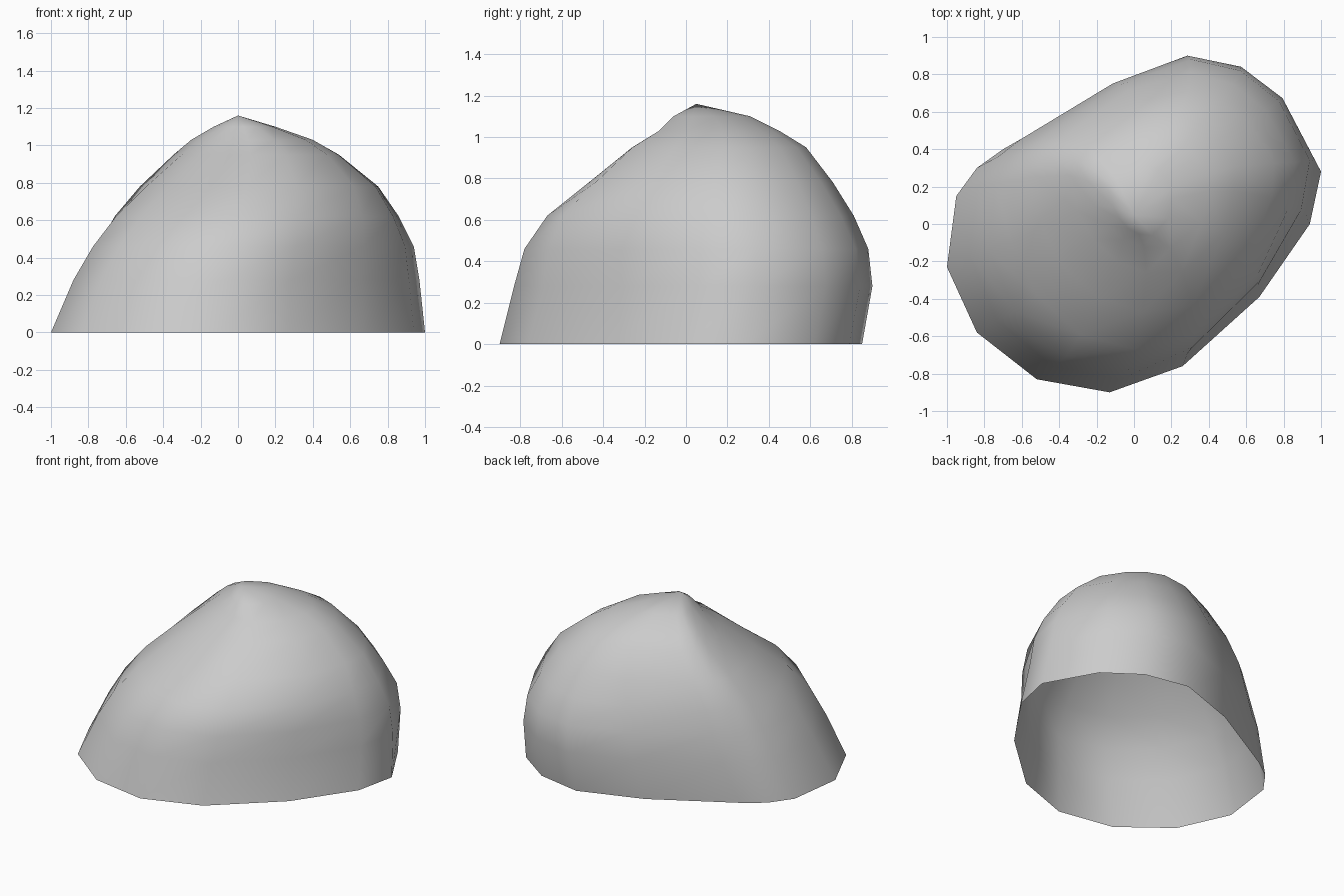
import bpy
import bmesh

cube = bpy.data.objects.get("Cube")
if cube:
    bpy.data.objects.remove(cube, do_unlink=True)

# Plain stone colour
stone = bpy.data.materials.new("stone_grey")
stone.use_nodes = True
colour = (0.6, 0.6, 0.6, 1)
stone.diffuse_color = colour
stone.node_tree.nodes["Principled BSDF"].inputs["Base Color"].default_value = colour

# Ground outline of the boulder, counter-clockwise
outline = [(-1, -.23), (-.84, -.58), (-.52, -.83), (-.13, -.9), (.26, -.76),
           (.67, -.39), (.94, 0), (1, .28), (.81, .62), (.57, .79),
           (.26, .85), (-.17, .7), (-.7, .4), (-.84, .3), (-.95, .15)]

# Height, then the x and y extents of each ring
rings = [(0, -1, 1, -.9, .85), (.28, -.88, .97, -.83, .9),
         (.46, -.775, .94, -.78, .88), (.62, -.66, .86, -.67, .81),
         (.78, -.525, .75, -.47, .71), (.95, -.345, .54, -.26, .58),
         (1.03, -.25, .4, -.13, .45), (1.1, -.13, .2, -.06, .31)]
apex = (0, .05, 1.16)


def round_off(x, y, amount):
    """Widen the short diagonal and trim the long one, towards a circle."""
    weight = amount if x * y < 0 else amount / 4
    factor = 1 - weight * x * y
    return x * factor, y * factor


def fit(values, low, high):
    """Remap values so that they span low to high."""
    a, b = min(values), max(values)
    return [low + (v - a) / (b - a) * (high - low) for v in values]


# Loft the shell upwards from its open underside
bm = bmesh.new()
loops = []
for z, xa, xb, ya, yb in rings:
    amount = 1.4 * max(0, z - .4)
    xs, ys = zip(*[round_off(x, y, amount) for x, y in outline])
    loops.append([bm.verts.new((x, y, z))
                  for x, y in zip(fit(xs, xa, xb), fit(ys, ya, yb))])
count = len(outline)
for low, high in zip(loops, loops[1:]):
    for i in range(count):
        j = (i + 1) % count
        bm.faces.new((low[i], low[j], high[j], high[i]))
tip = bm.verts.new(apex)
for i in range(count):
    bm.faces.new((loops[-1][i], loops[-1][(i + 1) % count], tip))
for face in bm.faces:
    face.smooth = True

mesh = bpy.data.meshes.new("boulder")
bm.to_mesh(mesh)
bm.free()
mesh.materials.append(stone)
boulder = bpy.data.objects.new("boulder", mesh)
bpy.context.collection.objects.link(boulder)
